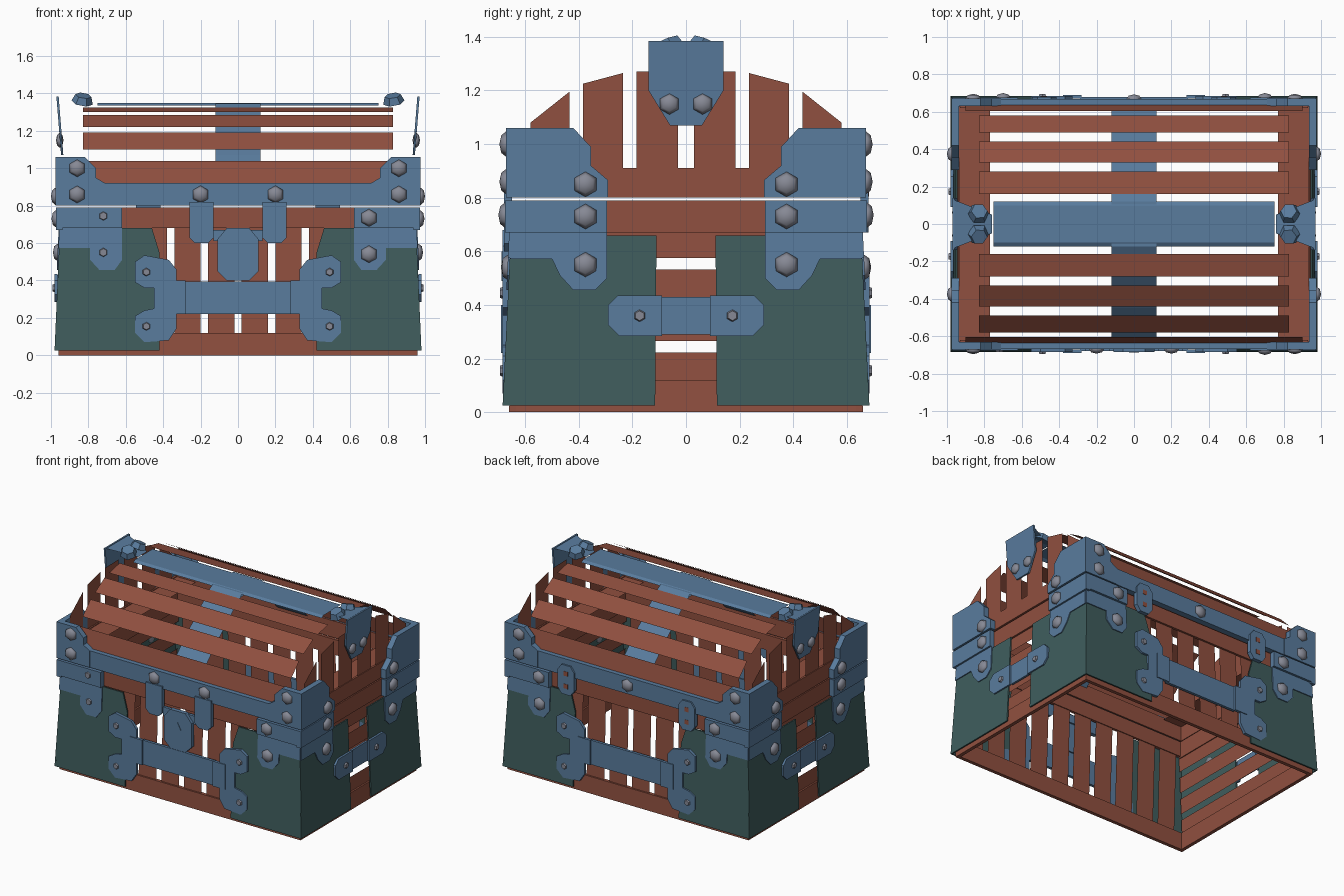
import bpy, bmesh, math
from mathutils import Vector, Matrix

if "Cube" in bpy.data.objects:
    bpy.data.objects.remove(bpy.data.objects["Cube"])


def material(name, rgb):
    m = bpy.data.materials.new(name)
    m.diffuse_color = (*rgb, 1)
    m.use_nodes = True
    m.node_tree.nodes["Principled BSDF"].inputs["Base Color"].default_value = m.diffuse_color
    return m


WOOD = material("red brown wood", (0.28, 0.08, 0.05))
STEEL = material("blue steel", (0.10, 0.20, 0.34))
HIDE = material("dark teal cover", (0.05, 0.11, 0.11))
STUD = material("grey stud metal", (0.24, 0.25, 0.30))

# Each side maps (across, height, depth from centre) to space; seen from outside
SIDES = {
    "front": lambda u, z, d: (u, -d, z),
    "back": lambda u, z, d: (-u, d, z),
    "right": lambda u, z, d: (d, u, z),
    "left": lambda u, z, d: (-d, -u, z),
}
LONG, SHORT = ("front", "back"), ("right", "left")


def finish(name, bm, mat, smooth=False):
    me = bpy.data.meshes.new(name)
    bm.to_mesh(me)
    bm.free()
    me.materials.append(mat)
    for p in me.polygons:
        p.use_smooth = smooth
    ob = bpy.data.objects.new(name, me)
    bpy.context.collection.objects.link(ob)
    return ob


def plate(name, side, pts, depth, thick, mat):
    """Outline on one side; depth is a number or a function of height."""
    f = SIDES[side]
    dep = depth if callable(depth) else (lambda z: depth)
    area = sum(a[0] * b[1] - b[0] * a[1] for a, b in zip(pts, pts[1:] + pts[:1]))
    pts = pts if area > 0 else pts[::-1]
    bm = bmesh.new()
    outer = [bm.verts.new(f(u, z, dep(z))) for u, z in pts]
    bm.faces.new(outer)
    if thick:
        inner = [bm.verts.new(f(u, z, dep(z) - thick)) for u, z in pts]
        bm.faces.new(inner[::-1])
        n = len(pts)
        for i in range(n):
            j = (i + 1) % n
            bm.faces.new((outer[j], outer[i], inner[i], inner[j]))
    return finish(name, bm, mat)


def rect(u0, u1, z0, z1):
    return [(u0, z0), (u1, z0), (u1, z1), (u0, z1)]


def mir(pts, s):
    return [(u * s, z) for u, z in pts]


def strip(name, path, xs, mat):
    """Thin sheet following a (y, z) path, between two x positions."""
    bm = bmesh.new()
    rows = [[bm.verts.new((x, y, z)) for x in xs] for y, z in path]
    for a, b in zip(rows, rows[1:]):
        fc = bm.faces.new((a[0], a[1], b[1], b[0]))
        fc.normal_update()
        if fc.normal.z < 0:
            fc.normal_flip()
    return finish(name, bm, mat)


def turned(loc, normal):
    q = Vector(normal).to_track_quat('Z', 'Y')
    return Matrix.Translation(loc) @ q.to_matrix().to_4x4()


def stud(name, side, u, z, d, r=0.047, h=0.025):
    f = SIDES[side]
    n = Vector(f(0, 0, 1))
    bm = bmesh.new()
    bmesh.ops.create_uvsphere(bm, u_segments=6, v_segments=4, radius=1)
    m = turned(f(u, z, d), n) @ Matrix.Diagonal((r, r, h, 1))
    bmesh.ops.transform(bm, matrix=m, verts=bm.verts)
    finish(name, bm, STUD, True)


def bolt(name, loc, normal, r, h, mat):
    bm = bmesh.new()
    bmesh.ops.create_cone(bm, cap_ends=True, segments=6, radius1=r, radius2=r * 0.75, depth=h)
    bmesh.ops.transform(bm, matrix=turned(loc, normal), verts=bm.verts)
    finish(name, bm, mat)


def lean(d0, d1, top=0.68):
    return lambda z: d0 + (d1 - d0) * z / top


wood_l, wood_s = lean(0.66, 0.635), lean(0.96, 0.93)
hide_l, hide_s = lean(0.685, 0.652), lean(0.982, 0.952)
tab_l, tab_s = lean(0.692, 0.659), lean(0.989, 0.959)

# ---- Wooden crate: open underneath, slatted walls
for s in LONG:
    plate("base_board_" + s, s, rect(-0.96, 0.96, 0, 0.12), wood_l, 0.025, WOOD)
    plate("crate_top_board_" + s, s, rect(-0.93, 0.93, 0.68, 0.79), 0.637, 0.02, WOOD)
    for i in range(10):
        c = -0.81 + 0.18 * i
        plate("wall_plank_" + s, s, rect(c - 0.07, c + 0.07, 0.1, 0.7),
              lambda z: wood_l(z) - 0.012, 0, WOOD)
for s in SHORT:
    plate("base_board_" + s, s, rect(-0.655, 0.655, 0, 0.12), wood_s, 0.025, WOOD)
    plate("crate_top_board_" + s, s, rect(-0.63, 0.63, 0.67, 0.79), 0.932, 0.02, WOOD)
    for i in range(4):
        z = 0.11 + 0.155 * i
        plate("wall_plank_" + s, s, rect(-0.64, 0.64, z, z + 0.112),
              lambda z: wood_s(z) - 0.012, 0, WOOD)

# ---- Lid frame, ledge, end boards and roof slats
for s in LONG:
    plate("lid_frame_" + s, s, rect(-0.93, 0.93, 0.80, 0.92), 0.635, 0.015, WOOD)
for s in SHORT:
    plate("lid_frame_" + s, s, rect(-0.63, 0.63, 0.80, 0.91), 0.935, 0.015, WOOD)
    e = 1 if s == "right" else -1
    strip("lid_end_ledge_" + s, [(-0.62, 0.905), (0.62, 0.905)], sorted((0.77 * e, 0.93 * e)), WOOD)
    for k in (1, -1):
        for u0, u1, za, zb in ((0.03, 0.185, 1.275, 1.27), (0.235, 0.385, 1.265, 1.225),
                               (0.435, 0.58, 1.195, 1.08)):
            plate("lid_end_board_" + s, s,
                  mir([(u0, 0.9), (u1, 0.9), (u1, zb), (u0, za)], k), 0.93, 0, WOOD)
for k in (1, -1):
    for a, b, w in (((0.635, 0.92), (0.605, 1.04), 0.9), ((0.58, 1.10), (0.49, 1.19), 0.83),
                    ((0.44, 1.22), (0.33, 1.285), 0.83), ((0.28, 1.30), (0.16, 1.325), 0.83)):
        strip("roof_slat", [(a[0] * k, a[1]), (b[0] * k, b[1])], (-w, w), WOOD)

# ---- Teal corner covers
for s in LONG:
    for k in (1, -1):
        plate("corner_cover_" + s, s, mir([(0.42, 0.025), (0.98, 0.025), (0.95, 0.68),
              (0.46, 0.68), (0.42, 0.55)], k), hide_l, 0.01, HIDE)
for s in SHORT:
    for k in (1, -1):
        plate("corner_cover_" + s, s, mir([(0.115, 0.025), (0.684, 0.025), (0.651, 0.66),
              (0.11, 0.66)], k), hide_s, 0.01, HIDE)

# ---- Steel corner fittings on lid and crate
for s in LONG:
    plate("lid_rim_" + s, s, rect(-0.97, 0.97, 0.80, 0.92), 0.668, 0.04, STEEL)
    for k in (1, -1):
        plate("lid_corner_" + s, s, mir([(0.71, 0.80), (0.975, 0.80), (0.975, 1.06), (0.82, 1.06),
              (0.76, 1.0), (0.76, 0.95), (0.71, 0.92)], k), 0.672, 0.04, STEEL)
        plate("crate_corner_" + s, s, mir(rect(0.62, 0.972, 0.68, 0.79), k), 0.675, 0.035, STEEL)
        plate("crate_corner_tab_" + s, s, mir([(0.62, 0.69), (0.62, 0.51), (0.66, 0.455),
              (0.74, 0.455), (0.79, 0.51), (0.79, 0.575), (0.96, 0.575), (0.955, 0.69)], k),
              tab_l, 0.01, STEEL)
        for z in (0.86, 1.0):
            stud("lid_stud_" + s, s, 0.86 * k, z, 0.671)
        for z, d in ((0.735, 0.675), (0.54, tab_l(0.54))):
            if s == "front" and k < 0:
                bolt("crate_bolt_" + s, SIDES[s](-0.72, z + 0.01, d), SIDES[s](0, 0, 1), 0.027, 0.02, STUD)
            else:
                stud("crate_stud_" + s, s, 0.7 * k, z, d)
for s in SHORT:
    for k in (1, -1):
        plate("lid_corner_" + s, s, mir([(0.29, 0.80), (0.672, 0.80), (0.672, 1.06), (0.42, 1.06),
              (0.355, 0.99), (0.355, 0.92), (0.29, 0.865)], k), 0.975, 0.04, STEEL)
        plate("crate_corner_" + s, s, mir(rect(0.295, 0.675, 0.67, 0.79), k), 0.972, 0.035, STEEL)
        plate("crate_corner_tab_" + s, s, mir([(0.295, 0.69), (0.295, 0.50), (0.34, 0.455),
              (0.42, 0.455), (0.47, 0.51), (0.50, 0.572), (0.655, 0.572), (0.65, 0.69)], k),
              tab_s, 0.01, STEEL)
        for z, d in ((0.85, 0.975), (0.73, 0.972), (0.55, tab_s(0.55))):
            stud("side_stud_" + s, s, 0.375 * k, z, d)
for u in (-0.2, 0.2):
    stud("rim_stud_front", "front", u, 0.86, 0.668)
stud("rim_stud_back", "back", 0, 0.86, 0.668)

# ---- Belt across front and back with double-tabbed end brackets
bracket = [(0.33, 0.14), (0.37, 0.08), (0.50, 0.07), (0.55, 0.12), (0.55, 0.21), (0.50, 0.24),
           (0.45, 0.25), (0.45, 0.36), (0.50, 0.36), (0.55, 0.39), (0.55, 0.50), (0.50, 0.535),
           (0.37, 0.51), (0.33, 0.46)]
for s in LONG:
    plate("belt_" + s, s, rect(-0.29, 0.29, 0.22, 0.395), 0.678, 0.02, STEEL)
    for k in (1, -1):
        plate("belt_bracket_" + s, s, mir(bracket, k), 0.684, 0.02, STEEL)
        plate("belt_buckle_" + s, s, mir(rect(0.28, 0.38, 0.22, 0.40), k), 0.69, 0.02, STEEL)
        for z in (0.445, 0.155):
            bolt("belt_bolt_" + s, SIDES[s](0.49 * k, z, 0.687), SIDES[s](0, 0, 1), 0.024, 0.014, STUD)

# ---- Short belts on the two ends
for s in SHORT:
    plate("end_belt_" + s, s, rect(-0.09, 0.09, 0.29, 0.43), 0.968, 0.015, STEEL)
    for k in (1, -1):
        plate("end_belt_tab_" + s, s, mir([(0.09, 0.285), (0.25, 0.285), (0.29, 0.325), (0.29, 0.40),
              (0.255, 0.435), (0.09, 0.435)], k), 0.98, 0.015, STEEL)
        bolt("end_belt_bolt_" + s, SIDES[s](0.173 * k, 0.36, 0.984), SIDES[s](0, 0, 1), 0.024, 0.014, STUD)

# ---- Front lock with keyhole arrow, and two hasps
for k in (1, -1):
    plate("lock_hasp", "front", mir([(0.13, 0.82), (0.13, 0.63), (0.16, 0.60), (0.23, 0.60),
          (0.26, 0.63), (0.26, 0.82)], k), 0.678, 0.03, STEEL)
plate("lock_crossbar", "front", rect(-0.13, 0.13, 0.61, 0.67), 0.664, 0.02, STEEL)
plate("lock_plate", "front", [(-0.06, 0.40), (0.06, 0.40), (0.11, 0.45), (0.11, 0.62), (0.06, 0.68),
      (-0.06, 0.68), (-0.11, 0.62), (-0.11, 0.45)], 0.685, 0.03, STEEL)
plate("keyhole_arrow", "front", [(-0.012, 0.49), (0.012, 0.49), (0.012, 0.55), (0.027, 0.55),
      (0, 0.60), (-0.027, 0.55), (-0.012, 0.55)], 0.688, 0.004, STEEL)

# ---- Back lid hinges with small square slots
for u in (-0.48, 0.48):
    plate("lid_hinge", "back", [(u - 0.035, 0.67), (u + 0.035, 0.67), (u + 0.065, 0.71), (u + 0.065, 0.84),
          (u + 0.035, 0.88), (u - 0.035, 0.88), (u - 0.065, 0.84), (u - 0.065, 0.71)], 0.68, 0.03, STEEL)
    for z in (0.73, 0.82):
        plate("hinge_slot", "back", rect(u - 0.016, u + 0.016, z - 0.016, z + 0.016), 0.682, 0.003, WOOD)

# ---- Lid straps: cross arch under the slats, ridge along the top
arch = [(0.62, 0.90), (0.45, 1.07), (0.24, 1.25), (0.14, 1.325)]
strip("cross_arch", arch + [(0, 1.33)] + [(-y, z) for y, z in reversed(arch)], (-0.12, 0.12), STEEL)
strip("ridge_centre", [(-0.16, 1.32), (-0.12, 1.345), (0.12, 1.345), (0.16, 1.32)], (-0.12, 0.12), STEEL)
strip("ridge_strap", [(-0.12, 1.335), (-0.1, 1.348), (0.1, 1.348), (0.12, 1.335)], (-0.75, 0.75), STEEL)

# ---- Ridge end caps with bolts
for s in SHORT:
    e = 1 if s == "right" else -1
    plate("ridge_end_cap_" + s, s, [(-0.14, 1.385), (-0.14, 1.20), (-0.06, 1.07), (0.06, 1.07),
          (0.14, 1.20), (0.14, 1.385)], lambda z: 0.945 + 0.08 * (z - 1.06), 0.012, STEEL)
    bm = bmesh.new()
    top = [bm.verts.new((x * e, y, z)) for x, y, z in
           ((0.76, -0.05, 1.345), (0.965, -0.13, 1.383), (0.965, 0.13, 1.383), (0.76, 0.05, 1.345))]
    bm.faces.new(top if e > 0 else top[::-1])
    finish("ridge_cap_top_" + s, bm, STEEL)
    for y in (-0.062, 0.062):
        bolt("ridge_bolt_" + s, (0.83 * e, y, 1.37), (-0.18 * e, y * 6, 1), 0.058, 0.04, STEEL)
        stud("cap_stud_" + s, s, y, 1.15, 0.953, 0.04, 0.02)
